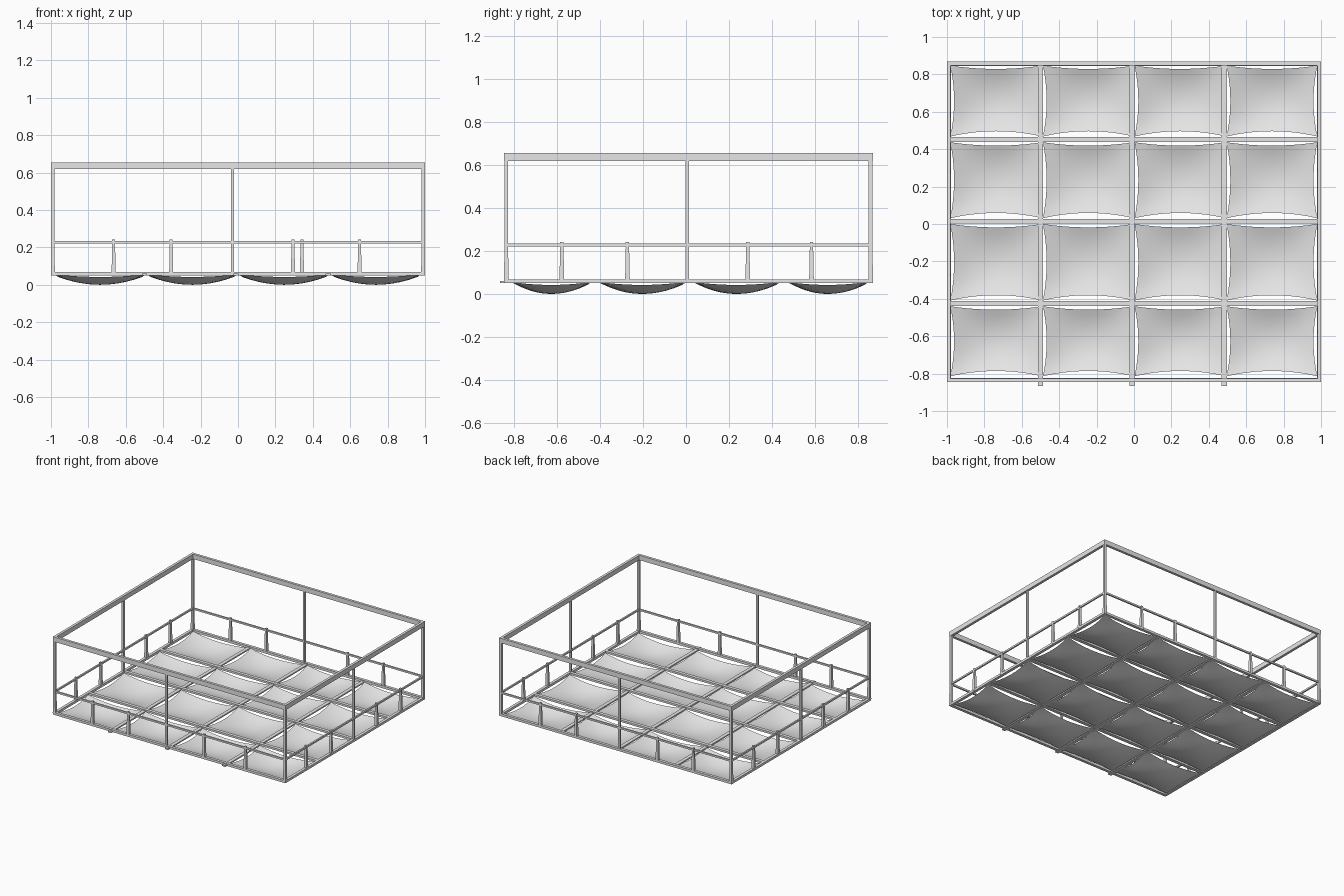
import bpy, bmesh
from mathutils import Vector

cube = bpy.data.objects.get("Cube")
if cube:
    bpy.data.objects.remove(cube, do_unlink=True)

grey = bpy.data.materials.new("light_grey")
grey.use_nodes = True
grey.diffuse_color = (0.8, 0.8, 0.8, 1)
grey.node_tree.nodes["Principled BSDF"].inputs["Base Color"].default_value = (0.8, 0.8, 0.8, 1)


def finish(name, bm, smooth=False):
    mesh = bpy.data.meshes.new(name)
    bm.to_mesh(mesh)
    bm.free()
    mesh.materials.append(grey)
    for p in mesh.polygons:
        p.use_smooth = smooth
    obj = bpy.data.objects.new(name, mesh)
    bpy.context.collection.objects.link(obj)
    return obj


def box(name, lo, hi, taper=1.0):
    """Box between two corners; taper scales the top face."""
    lo, hi = Vector(lo), Vector(hi)
    mid, size = (lo + hi) / 2, hi - lo
    bm = bmesh.new()
    bmesh.ops.create_cube(bm, size=1)
    for v in bm.verts:
        k = taper if v.co.z > 0 else 1
        v.co = mid + Vector((v.co.x * size.x * k, v.co.y * size.y * k, v.co.z * size.z))
    return finish(name, bm)


X0, X1, Y0, Y1 = -1.0, 1.0, -0.845, 0.868


def ring(name, z0, z1, t, inset=0.0):
    """Four bars around the outline."""
    a, b, c, d = X0 + inset, X1 - inset, Y0 + inset, Y1 - inset
    box(name + "_front", (a, c, z0), (b, c + t, z1))
    box(name + "_back", (a, d - t, z0), (b, d, z1))
    box(name + "_right", (a, c + t, z0), (a + t, d - t, z1))
    box(name + "_left", (b - t, c + t, z0), (b, d - t, z1))


# Perimeter frames and guard rail
ring("floor_frame", 0.05, 0.068, 0.022)
ring("top_beam", 0.618, 0.655, 0.02)
ring("guard_rail", 0.221, 0.234, 0.012, 0.004)


def column(name, x, y, half, z0, z1, taper=1.0):
    box(name, (x - half, y - half, z0), (x + half, y + half, z1), taper)


# Tall posts at the corners and the middle of each side
xl, xr, yf, yb = X0 + 0.01, X1 - 0.01, Y0 + 0.01, Y1 - 0.01
corners = [(x, y) for x in (xl, xr) for y in (yf, yb)]
for x, y in corners:
    column("corner_post", x, y, 0.009, 0.06, 0.63)
    column("corner_foot", x, y, 0.011, 0.06, 0.22, 0.75)
for x, y in [(-0.03, yf), (-0.03, yb), (xl, 0.005), (xr, 0.005)]:
    column("middle_post", x, y, 0.008, 0.06, 0.63)

# Tapered balusters holding the guard rail
spots = [(x, yf) for x in (-0.665, -0.357, 0.294, 0.65)]
spots += [(x, yb) for x in (-0.665, -0.357, 0.342, 0.65)]
spots += [(x, y) for x in (xl, xr) for y in (-0.577, -0.272, 0.287, 0.583)]
for x, y in spots:
    column("baluster", x, y, 0.011, 0.06, 0.222, 0.7)
    column("baluster_cap", x, y, 0.008, 0.215, 0.241)

# Floor joists, the long ones poking out at the front
xs = (-0.995, -0.5, -0.01, 0.482, 0.972)
ys = (-0.83, -0.425, 0.015, 0.452, 0.862)
for x in xs[1:4]:
    box("long_joist", (x - 0.014, -0.865, 0.05), (x + 0.014, Y1 - 0.01, 0.06))
for y in ys[1:4]:
    box("cross_joist", (X0 + 0.01, y - 0.013, 0.052), (X1 - 0.01, y + 0.013, 0.067))


def sagging_panel(x0, x1, y0, y1):
    """Sheet hung from its corners: edges bow inward, the middle sags."""
    bm = bmesh.new()
    bmesh.ops.create_grid(bm, x_segments=10, y_segments=10, size=1)
    cx, cy, hx, hy = (x0 + x1) / 2, (y0 + y1) / 2, (x1 - x0) / 2, (y1 - y0) / 2
    for v in bm.verts:
        u, w = v.co.x, v.co.y
        bu, bw = 1 - u * u, 1 - w * w
        sag = 0.25 * (bu + bw) + 0.5 * bu * bw
        bow_y = 0.018 if w > 0 else 0.028
        v.co = (cx + u * (hx - 0.02 * bw), cy + w * (hy - bow_y * bu), 0.056 - 0.056 * sag)
    finish("sagging_panel", bm, True)


for i in range(4):
    for j in range(4):
        sagging_panel(xs[i] + 0.013, xs[i + 1] + 0.008, ys[j] + 0.016, ys[j + 1] - 0.015)
